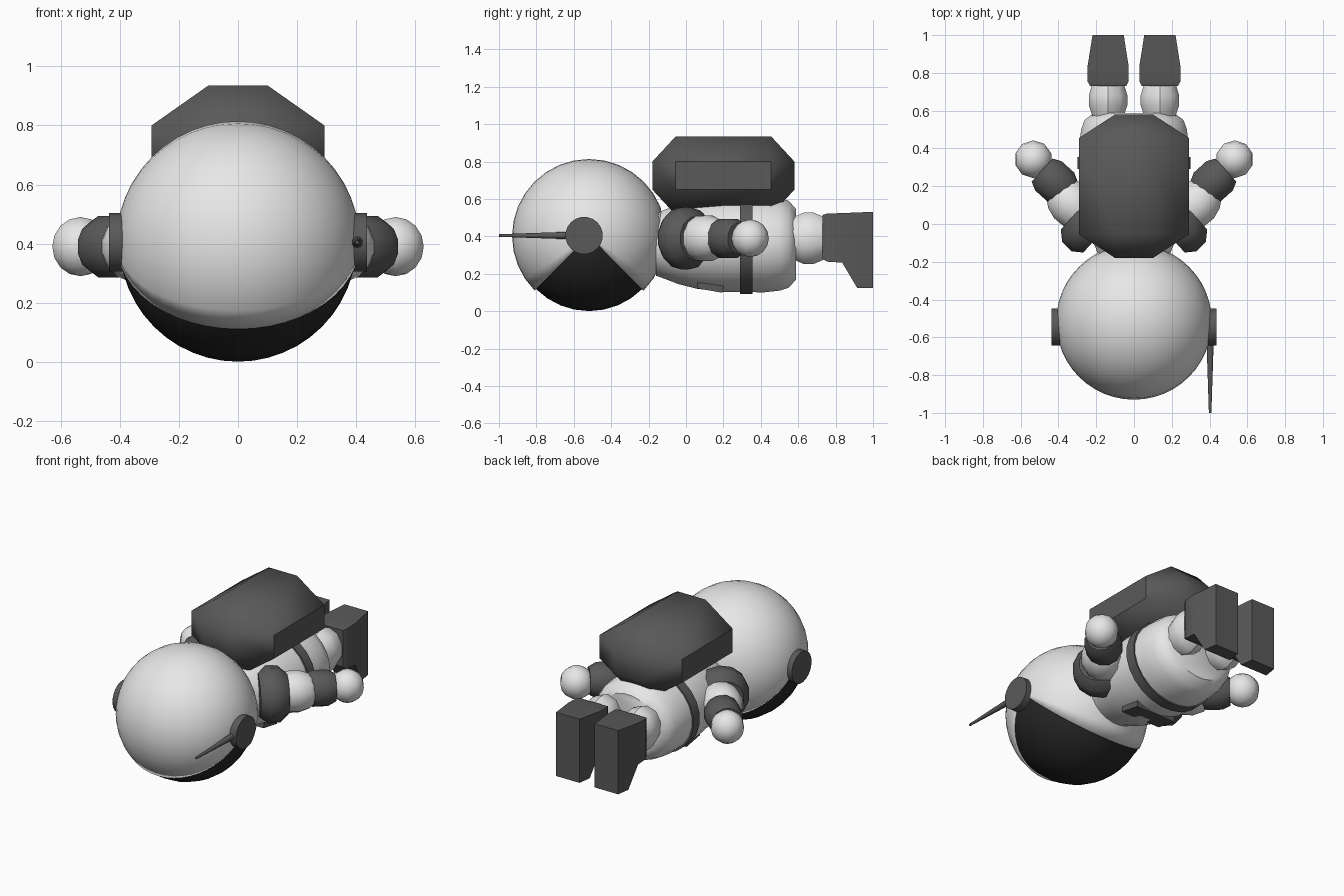
import bpy, bmesh, math
from mathutils import Vector, Matrix

if "Cube" in bpy.data.objects:
    bpy.data.objects.remove(bpy.data.objects["Cube"])


def material(name, value):
    m = bpy.data.materials.new(name)
    m.use_nodes = True
    colour = (value, value, value, 1)
    m.diffuse_color = colour
    m.node_tree.nodes["Principled BSDF"].inputs["Base Color"].default_value = colour
    return m


WHITE = material("suit white", 0.8)
GREY = material("dark grey", 0.1)
BLACK = material("visor black", 0.02)


def finish(name, bm, mat, angle=40):
    bmesh.ops.recalc_face_normals(bm, faces=bm.faces)
    me = bpy.data.meshes.new(name)
    bm.to_mesh(me)
    bm.free()
    me.materials.append(mat)
    me.shade_smooth()
    me.set_sharp_from_angle(angle=math.radians(angle))
    ob = bpy.data.objects.new(name, me)
    bpy.context.collection.objects.link(ob)
    return ob


def loft(bm, rings):
    """Skin rings of equal length and cap both ends."""
    loops = [[bm.verts.new(p) for p in ring] for ring in rings]
    n = len(loops[0])
    for a, b in zip(loops, loops[1:]):
        for i in range(n):
            j = (i + 1) % n
            bm.faces.new((a[i], a[j], b[j], b[i]))
    bm.faces.new(loops[0])
    bm.faces.new(loops[-1])


def lathe(name, stations, origin, axis, mat, segs=16, scale=(1, 1, 1), angle=40):
    """Revolve (distance, radius) stations about an axis."""
    turn = Vector(axis).to_track_quat('Z', 'Y').to_matrix().to_4x4()
    place = Matrix.Translation(origin) @ Matrix.Diagonal((*scale, 1)) @ turn
    rings = []
    for t, r in stations:
        steps = [math.tau * (i + 0.5) / segs for i in range(segs)]
        rings.append([place @ Vector((r * math.cos(a), r * math.sin(a), t)) for a in steps])
    bm = bmesh.new()
    loft(bm, rings)
    return finish(name, bm, mat, angle)


def ball(name, centre, size, mat, segs, rings):
    bm = bmesh.new()
    bmesh.ops.create_uvsphere(bm, u_segments=segs, v_segments=rings, radius=1)
    bm.transform(Matrix.Translation(centre) @ Matrix.Diagonal((*size, 1)))
    return finish(name, bm, mat, 60)


# Helmet: sphere with poles at the ears, opened by a wedge facing down
HEAD = Vector((0, -0.518, 0.402))


def helmet_part(name, radius, mat, keep):
    bm = bmesh.new()
    bmesh.ops.create_uvsphere(bm, u_segments=32, v_segments=24, radius=radius)
    bm.transform(Matrix.Rotation(math.pi / 2, 4, 'Y'))
    drop = []
    for f in bm.faces:
        c = f.calc_center_median()
        if not keep(math.degrees(abs(math.atan2(c.y, -c.z)))):
            drop.append(f)
    bmesh.ops.delete(bm, geom=drop, context='FACES')
    bm.transform(Matrix.Translation(HEAD))
    return bm


bm = helmet_part("helmet", 0.412, WHITE, lambda a: a > 45)
geom = bm.verts[:] + bm.edges[:] + bm.faces[:]
bmesh.ops.bisect_plane(bm, geom=geom, plane_co=(0, -0.135, 0), plane_no=(0, 1, 0), clear_outer=True)
helmet = finish("helmet", bm, WHITE)
shell = helmet.modifiers.new("thickness", 'SOLIDIFY')
shell.thickness = 0.02
shell.offset = -1
finish("visor", helmet_part("visor", 0.401, BLACK, lambda a: a < 65), BLACK)

# Torso and belt
TORSO = (0, 0, 0.358)
OVAL = (1.13, 1, 1)
lathe("torso", [(-0.16, 0.17), (-0.13, 0.18), (-0.04, 0.215), (0.06, 0.24), (0.2, 0.257),
                (0.42, 0.259), (0.5, 0.25), (0.55, 0.234), (0.588, 0.19)],
      TORSO, (0, 1, 0), WHITE, 24, OVAL)
lathe("belt", [(0.29, 0.267), (0.355, 0.267)], TORSO, (0, 1, 0), GREY, 24, OVAL)

# Chest panel, tilted along the chest
bm = bmesh.new()
bmesh.ops.create_cube(bm, size=1)
bm.transform(Matrix.Translation((0, 0.13, 0.133)) @ Matrix.Rotation(-0.17, 4, 'X')
             @ Matrix.Diagonal((0.28, 0.14, 0.045, 1)))
finish("chest_panel", bm, GREY, 30)

# Backpack: a box with wide chamfers on every edge
half, cut = Vector((0.292, 0.38, 0.21)), Vector((0.192, 0.125, 0.135))
bm = bmesh.new()
for sx in (-1, 1):
    for sy in (-1, 1):
        for sz in (-1, 1):
            for outer in range(3):
                p = half - cut
                p[outer] = half[outer]
                bm.verts.new((sx * p.x, 0.2 + sy * p.y, 0.725 + sz * p.z))
bmesh.ops.convex_hull(bm, input=bm.verts[:])
bmesh.ops.dissolve_limit(bm, angle_limit=0.02, verts=bm.verts[:], edges=bm.edges[:])
finish("backpack", bm, GREY, 50)

for side, sx in (("left", 1), ("right", -1)):
    # Ear disc
    lathe(side + "_ear_disc", [(0.385, 0.1), (0.437, 0.1)], (0, -0.545, 0.405), (sx, 0, 0), GREY, 20)

    # Arm: shoulder pad, upper arm, forearm band and hand
    axis = (sx * 0.74, 0.67, 0)
    lathe(side + "_shoulder_pad", [(-0.07, 0.13), (-0.02, 0.168), (0.05, 0.165), (0.1, 0.12)],
          (sx * 0.235, -0.01, 0.39), axis, GREY, 14)
    lathe(side + "_upper_arm", [(-0.1, 0.1), (-0.04, 0.122), (0.03, 0.125), (0.09, 0.105), (0.12, 0.08)],
          (sx * 0.32, 0.1, 0.39), axis, WHITE, 12)
    lathe(side + "_forearm", [(-0.09, 0.085), (-0.045, 0.108), (0.045, 0.108), (0.09, 0.085)],
          (sx * 0.42, 0.225, 0.39), axis, GREY, 12)
    ball(side + "_hand", (sx * 0.533, 0.343, 0.39), (0.1, 0.1, 0.1), WHITE, 10, 8)

    # Leg
    lathe(side + "_leg", [(0.5, 0.09), (0.585, 0.118), (0.63, 0.138), (0.68, 0.138), (0.735, 0.115)],
          (sx * 0.137, 0, 0.39), (0, 1, 0), WHITE, 10, (0.78, 1, 1))

    # Boot: box sections of (y, half width, bottom, top)
    bm = bmesh.new()
    sections = [(0.73, 0.095, 0.28, 0.515), (0.755, 0.109, 0.265, 0.522), (0.835, 0.109, 0.26, 0.525),
                (0.915, 0.096, 0.125, 0.528), (1.0, 0.083, 0.125, 0.532)]
    loft(bm, [[(sx * 0.137 + w * dx, y, z) for dx, z in ((-1, lo), (1, lo), (1, hi), (-1, hi))]
              for y, w, lo, hi in sections])
    finish(side + "_boot", bm, GREY, 30)

# Antenna on the left ear
lathe("antenna", [(0, 0.02), (0.38, 0.007)], (0.403, -0.62, 0.405), (0, -1, 0), GREY, 10)
